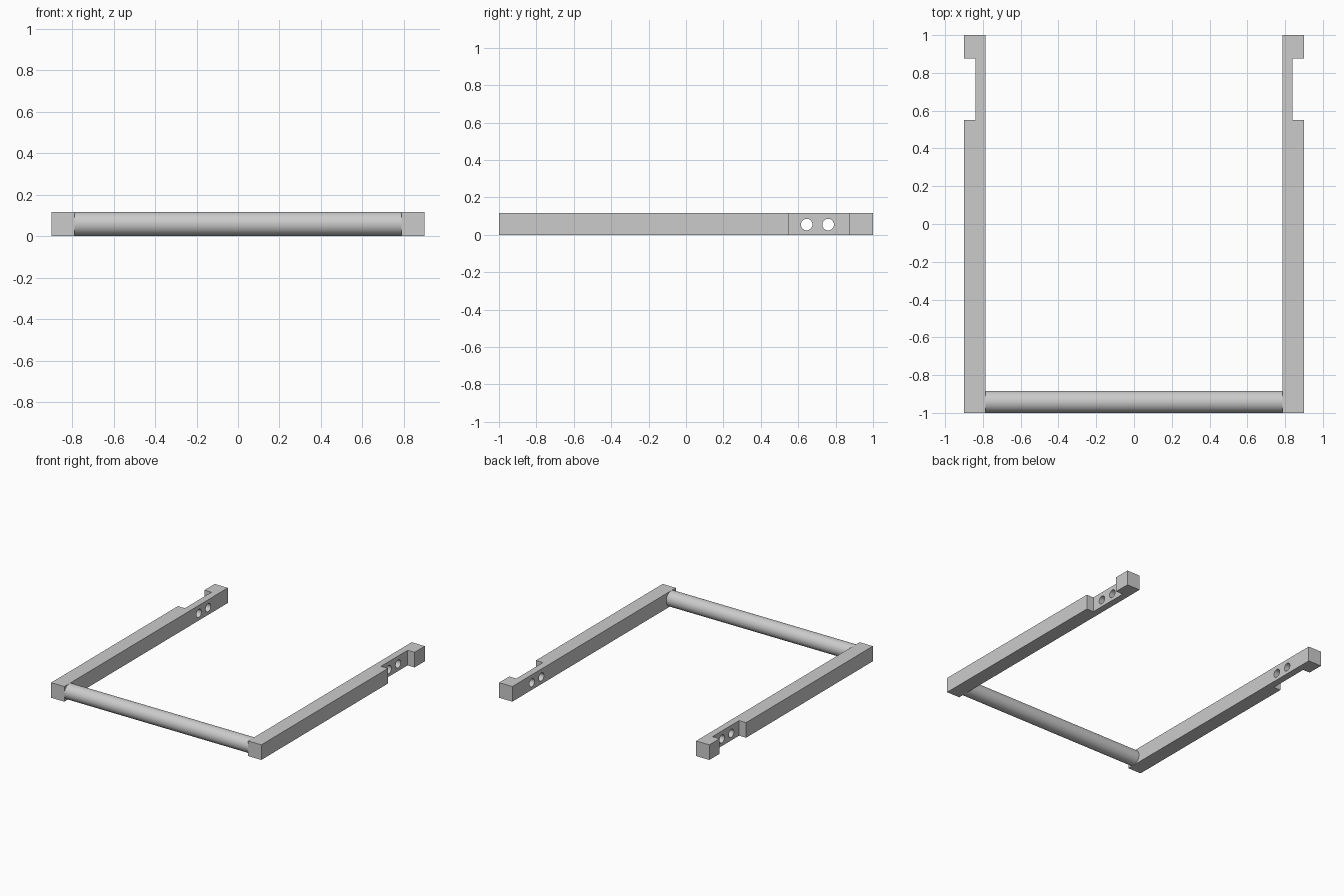
import bpy
import bmesh
import math

if "Cube" in bpy.data.objects:
    bpy.data.objects.remove(bpy.data.objects["Cube"], do_unlink=True)

HEIGHT = 0.117
OUTER, INNER, NOTCH = 0.90, 0.787, 0.84

grey = bpy.data.materials.new("plain_grey")
grey.use_nodes = True
GREY = (0.6, 0.6, 0.6, 1)
grey.diffuse_color = GREY
grey.node_tree.nodes["Principled BSDF"].inputs["Base Color"].default_value = GREY


def cylinder_x(name, radius, length, location, sides):
    """Cylinder lying along the x axis."""
    bpy.ops.mesh.primitive_cylinder_add(
        vertices=sides, radius=radius, depth=length,
        location=location, rotation=(0, math.pi / 2, 0))
    obj = bpy.context.object
    obj.name = name
    obj.data.materials.append(grey)
    bpy.ops.object.shade_smooth_by_angle(angle=math.radians(40))
    return obj


def side_rail(name, side):
    """Square rail with an outer notch near the back, extruded from its plan."""
    plan = [(INNER, -1), (OUTER, -1), (OUTER, 0.55), (NOTCH, 0.55),
            (NOTCH, 0.875), (OUTER, 0.875), (OUTER, 1), (INNER, 1)]
    bm = bmesh.new()
    face = bm.faces.new([bm.verts.new((side * x, y, 0)) for x, y in plan])
    top = bmesh.ops.extrude_face_region(bm, geom=[face])["geom"]
    bmesh.ops.translate(bm, vec=(0, 0, HEIGHT),
                        verts=[v for v in top if isinstance(v, bmesh.types.BMVert)])
    bmesh.ops.recalc_face_normals(bm, faces=bm.faces)
    mesh = bpy.data.meshes.new(name)
    bm.to_mesh(mesh)
    bm.free()
    mesh.materials.append(grey)
    rail = bpy.data.objects.new(name, mesh)
    bpy.context.collection.objects.link(rail)
    return rail


# Side rails, each with two through holes in the thinned section
for label, side in (("left", 1), ("right", -1)):
    rail = side_rail(label + "_rail", side)
    for place, y in (("front", 0.645), ("rear", 0.76)):
        cutter = cylinder_x(f"{label}_{place}_hole_cutter", 0.031, 0.3,
                            (side * INNER, y, 0.055), 32)
        cutter.hide_render = True
        cutter.hide_set(True)
        cut = rail.modifiers.new(place + "_hole", "BOOLEAN")
        cut.operation = "DIFFERENCE"
        cut.solver = "EXACT"
        cut.object = cutter

# Round bar joining the front ends
cylinder_x("front_crossbar", HEIGHT / 2, 2 * INNER + 0.01,
           (0, -1 + HEIGHT / 2, HEIGHT / 2), 64)
